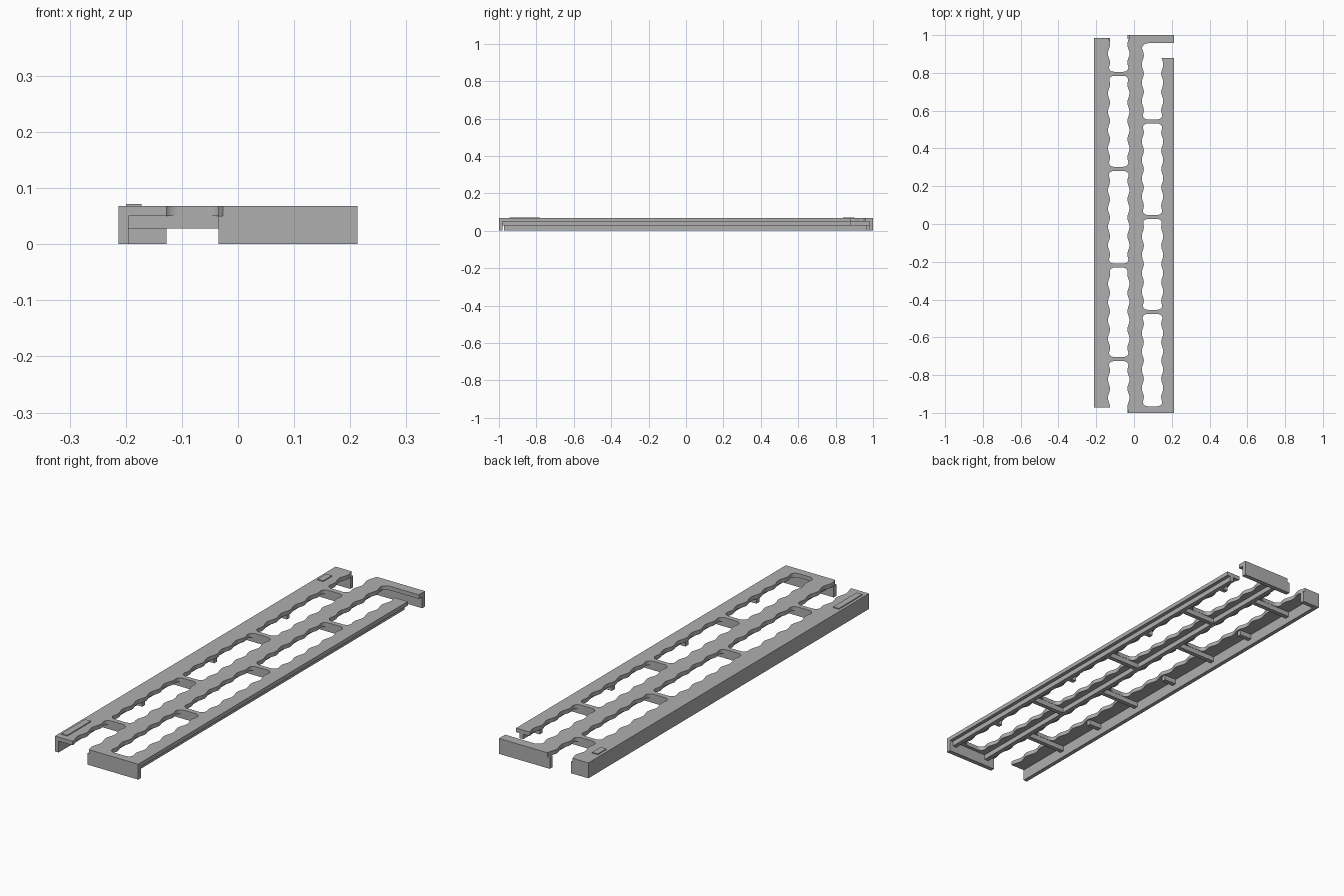
import bpy, bmesh, math

if "Cube" in bpy.data.objects:
    bpy.data.objects.remove(bpy.data.objects["Cube"])

TOP, DECK, RIB = 0.068, 0.05, 0.028   # deck top, deck underside, rib underside
XL, XR = -0.213, 0.213                # outer long edges
SPINE = 0.008                         # x of the central spine

grey = bpy.data.materials.new("light grey")
grey.diffuse_color = (0.43, 0.43, 0.43, 1)
grey.use_nodes = True
grey.node_tree.nodes["Principled BSDF"].inputs["Base Color"].default_value = grey.diffuse_color


def prism(name, pts, z0, z1):
    """Extrude a flat outline from z0 up to z1."""
    bm = bmesh.new()
    f = bm.faces.new([bm.verts.new((x, y, z0)) for x, y in pts])
    up = bmesh.ops.extrude_face_region(bm, geom=[f])["geom"]
    bmesh.ops.translate(bm, vec=(0, 0, z1 - z0),
                        verts=[v for v in up if isinstance(v, bmesh.types.BMVert)])
    bmesh.ops.recalc_face_normals(bm, faces=bm.faces[:])
    me = bpy.data.meshes.new(name)
    bm.to_mesh(me)
    bm.free()
    me.materials.append(grey)
    ob = bpy.data.objects.new(name, me)
    bpy.context.collection.objects.link(ob)
    return ob


def box(name, x0, x1, y0, y1, z0, z1):
    return prism(name, [(x0, y0), (x1, y0), (x1, y1), (x0, y1)], z0, z1)


def window(xc, y0, y1, round0=True, round1=True):
    """Long slot with scalloped sides and rounded ends (unless open)."""
    half, amp, period, r = 0.057, 0.011, 0.097, 0.032
    n = 70
    right = []
    for i in range(n + 1):
        t = (1 - math.cos(math.pi * i / n)) / 2      # denser near the ends
        y = y0 + (y1 - y0) * t
        s = y - y0 if round0 else y1 - y
        w = half - amp * (1 - math.cos(2 * math.pi * s / period)) / 2
        for on, d in ((round0, y - y0), (round1, y1 - y)):
            if on and d < r:
                w -= r - math.sqrt(max(0, r * r - (r - d) ** 2))
        right.append((w, y))
    pts = [(xc + w, y) for w, y in right] + [(xc - w, y) for w, y in reversed(right)]
    return prism("window_cutter", pts, 0.03, 0.09)


# Deck: one plate, cut by the windows and the end trims
deck = box("deck", XL, XR, -1, 1, DECK, TOP)
lx, rx = -0.081, 0.098
left_rungs = [-0.715, -0.22, 0.292, 0.795]
right_rungs = [-0.465, 0.037, 0.543]
g = 0.011
cutters = []
for a, b in zip(left_rungs, left_rungs[1:]):
    cutters.append(window(lx, a + g, b - g))
cutters.append(window(lx, left_rungs[-1] + g, 1.05, True, False))
cutters.append(window(lx, -1.05, left_rungs[0] - g, False, True))
ends = [-0.965 - g] + right_rungs + [0.957 + g]
for a, b in zip(ends, ends[1:]):
    cutters.append(window(rx, a + g, b - g))
cutters.append(box("left_front_trim", -0.3, -0.08, -1.1, -0.972, 0.03, 0.09))
cutters.append(box("left_back_trim", -0.3, -0.08, 0.985, 1.1, 0.03, 0.09))
cutters.append(box("right_gap", 0.105, 0.3, 0.88, 0.957, 0.03, 0.09))

bpy.context.view_layer.objects.active = deck
for c in cutters:
    c.hide_render = True
    m = deck.modifiers.new("cut", 'BOOLEAN')
    m.operation, m.solver, m.object = 'DIFFERENCE', 'EXACT', c
    bpy.ops.object.modifier_apply(modifier=m.name)
for c in cutters:
    bpy.data.objects.remove(c)

# Full-height walls: long left side, its back end, and the front and back ends
box("left_wall", XL, -0.195, -0.972, 0.985, 0, DECK)
box("left_back_wall", -0.195, -0.127, 0.965, 0.985, 0, DECK)
box("front_wall", -0.035, XR, -1, -0.98, 0, DECK)
box("back_wall", -0.035, XR, 0.98, 1, 0, DECK)

# Lengthwise ribs under the spine and the right strip
box("spine_rib", SPINE - 0.01, SPINE + 0.01, -0.98, 0.98, RIB, DECK)
box("right_rib", 0.178, 0.197, -0.98, 0.88, RIB, DECK)

# Cross ribs under the rungs, with short stubs under the opposite strip
for y in left_rungs:
    box("left_cross_rib", -0.195, SPINE - 0.01, y - 0.01, y + 0.01, RIB, DECK)
    box("right_stub", 0.15, 0.178, y - 0.01, y + 0.01, RIB, DECK)
for y in right_rungs:
    box("right_cross_rib", SPINE + 0.01, 0.178, y - 0.01, y + 0.01, RIB, DECK)
    box("left_stub", -0.195, -0.135, y - 0.01, y + 0.01, RIB, DECK)

# Blank raised label plates
box("front_label_plate", -0.2, -0.172, -0.945, -0.78, TOP, 0.072)
box("back_label_plate", -0.2, -0.172, 0.84, 0.9, TOP, 0.072)
